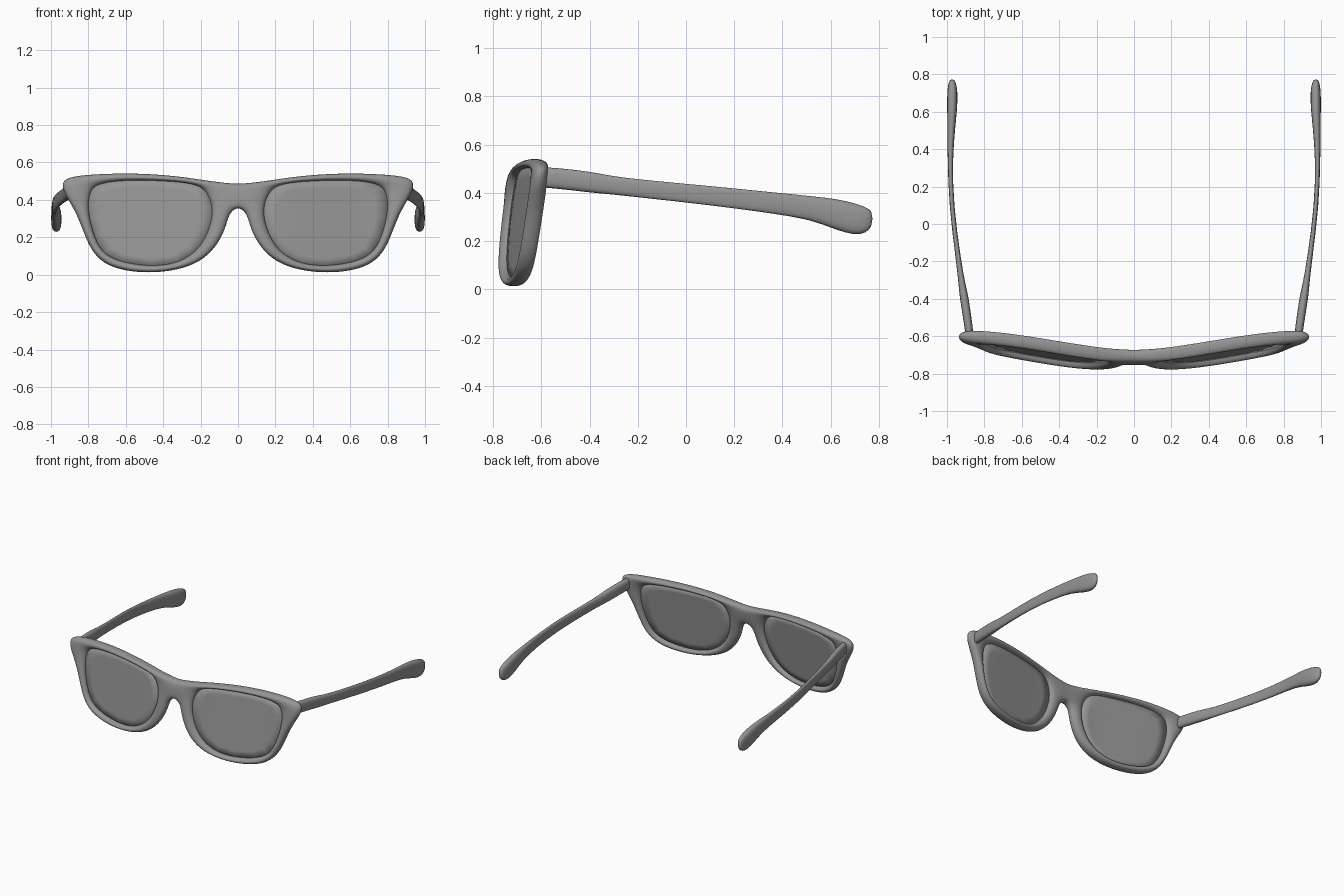
import bpy, bmesh, math

cube = bpy.data.objects.get("Cube")
if cube:
    bpy.data.objects.remove(cube, do_unlink=True)


def material(name, value):
    mat = bpy.data.materials.new(name)
    mat.use_nodes = True
    colour = (value, value, value, 1)
    mat.diffuse_color = colour
    mat.node_tree.nodes["Principled BSDF"].inputs["Base Color"].default_value = colour
    return mat


grey_plastic = material("grey plastic", 0.3)
grey_lens = material("grey lens", 0.3)


def finish(name, bm, mat, levels):
    """Turn one half into a mirrored, smooth object."""
    bmesh.ops.recalc_face_normals(bm, faces=bm.faces[:])
    mesh = bpy.data.meshes.new(name)
    bm.to_mesh(mesh)
    bm.free()
    mesh.materials.append(mat)
    for face in mesh.polygons:
        face.use_smooth = True
    obj = bpy.data.objects.new(name, mesh)
    bpy.context.collection.objects.link(obj)
    mirror = obj.modifiers.new("mirror", 'MIRROR')
    mirror.use_clip = True
    if levels:
        subdivide = obj.modifiers.new("smooth", 'SUBSURF')
        subdivide.levels = subdivide.render_levels = levels
    return obj


def wrap(x, z):
    """Depth of the curved, tilted front at a given place."""
    s = min(abs(x) / 0.95, 1)
    return -0.705 + 0.105 * s * s * (3 - 2 * s) + 0.13 * (z - 0.5)


# Rim outline: outer x, z and the matching inner x, z, from bridge top round to bridge underside
rim = [
    (0, .485, .175, .44), (.14, .5, .215, .48), (.33, .53, .33, .497),
    (.55, .545, .54, .505), (.76, .54, .68, .497), (.93, .525, .76, .475),
    (.95, .48, .785, .435), (.925, .42, .795, .38), (.865, .33, .793, .31),
    (.815, .19, .765, .2), (.765, .095, .72, .115), (.67, .03, .63, .07),
    (.5, .005, .47, .045), (.33, .02, .33, .06), (.2, .065, .23, .12),
    (.11, .15, .175, .2), (.06, .255, .148, .28), (.045, .325, .142, .33),
    (0, .365, .148, .385),
]

# Front frame: a four-sided ring, left open where the halves meet at the bridge
bm = bmesh.new()
rings = []
for ox, oz, ix, iz in rim:
    thick = 0.038
    corners = [(ox, oz, -thick), (ix, iz, -thick), (ix, iz, thick), (ox, oz, thick)]
    rings.append([bm.verts.new((x, wrap(x, z) + d, z)) for x, z, d in corners])
for i, ring in enumerate(rings):
    after = rings[(i + 1) % len(rings)]
    for k in range(4):
        if i == len(rings) - 1 and k == 3:
            continue
        n = (k + 1) % 4
        bm.faces.new((ring[k], ring[n], after[n], after[k]))
finish("front_frame", bm, grey_plastic, 3)

# Lenses: concentric rings following the wrap, tucked into the rim
bm = bmesh.new()
cx, cz = 0.47, 0.28
steps = 5
loops = []
for j in range(1, steps + 1):
    t = 1.025 * j / steps
    loop = []
    for _, _, ix, iz in rim:
        x, z = cx + (ix - cx) * t, cz + (iz - cz) * t
        loop.append(bm.verts.new((x, wrap(x, z), z)))
    loops.append(loop)
centre = bm.verts.new((cx, wrap(cx, cz), cz))
count = len(rim)
for i in range(count):
    n = (i + 1) % count
    bm.faces.new((centre, loops[0][i], loops[0][n]))
    for a, b in zip(loops, loops[1:]):
        bm.faces.new((a[i], b[i], b[n], a[n]))
lens = finish("lenses", bm, grey_lens, 0)
solid = lens.modifiers.new("thickness", 'SOLIDIFY')
solid.thickness = 0.012
solid.offset = 0

# Temple arms: stations of y, inner x, outer x, bottom z, top z
stations = [
    (-.62, .855, .9, .42, .51), (-.56, .86, .905, .42, .508),
    (-.38, .885, .935, .398, .488), (-.33, .9, .937, .395, .474),
    (-.19, .925, .953, .38, .456), (.1, .965, .99, .348, .43),
    (.35, .97, .997, .315, .405), (.52, .955, .998, .288, .388),
    (.62, .944, 1, .245, .378), (.7, .942, 1, .222, .36),
    (.745, .948, .995, .23, .343), (.775, .96, .985, .262, .325),
]
bm = bmesh.new()
sides = 12
rings = []
for y, x0, x1, z0, z1 in stations:
    ring = []
    for k in range(sides):
        a = 2 * math.pi * k / sides
        c, s = math.cos(a), math.sin(a)
        # Squared-off oval cross-section
        c, s = (math.copysign(abs(v) ** 0.75, v) for v in (c, s))
        ring.append(bm.verts.new(((x0 + x1) / 2 + c * (x1 - x0) / 2, y,
                                  (z0 + z1) / 2 + s * (z1 - z0) / 2)))
    rings.append(ring)
for a, b in zip(rings, rings[1:]):
    for k in range(sides):
        n = (k + 1) % sides
        bm.faces.new((a[k], a[n], b[n], b[k]))
bm.faces.new(rings[0])
bm.faces.new(rings[-1])
finish("temple_arms", bm, grey_plastic, 1)
